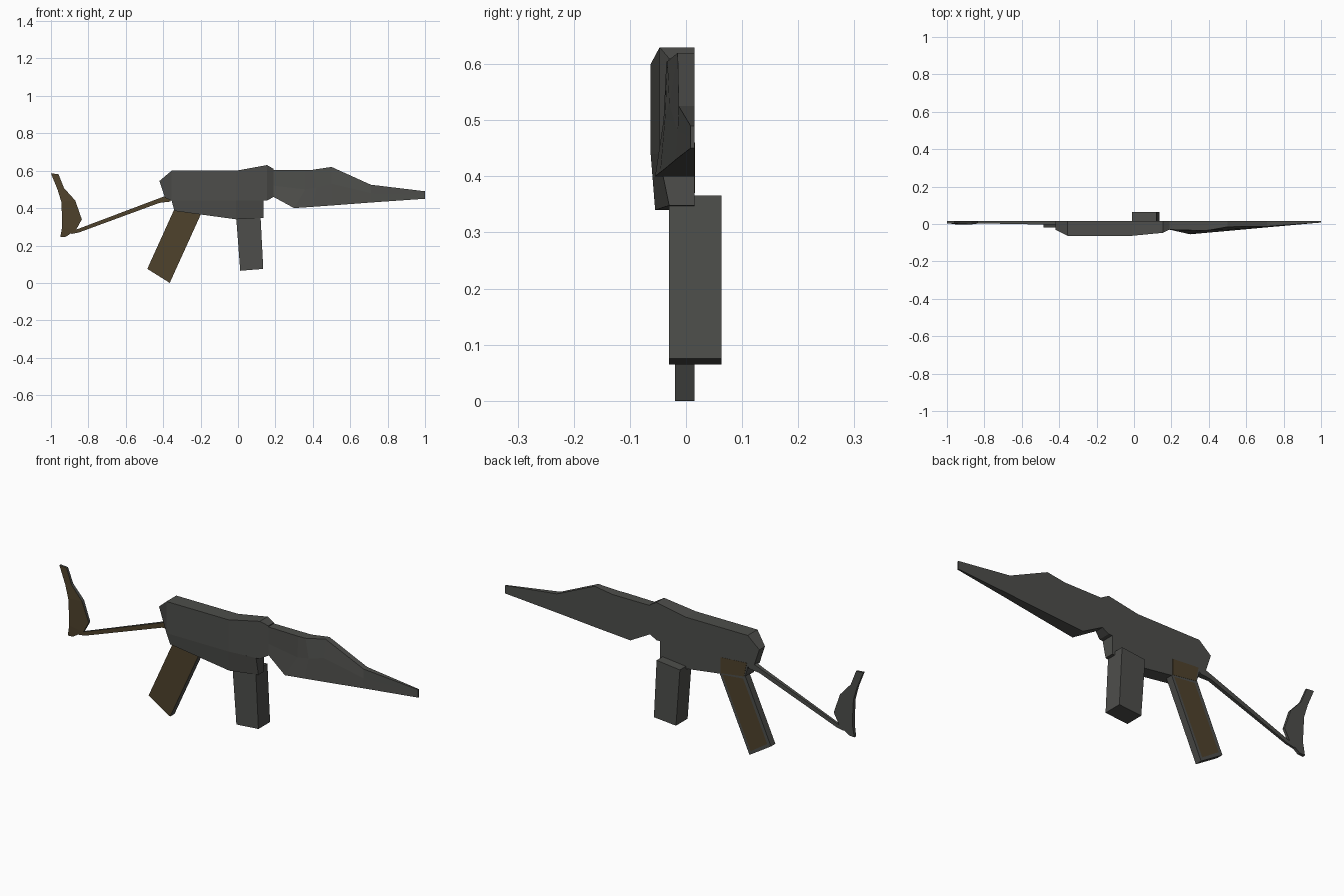
import bpy, bmesh


def material(name, colour):
    m = bpy.data.materials.new(name)
    m.diffuse_color = (*colour, 1)
    return m


GREY = material("gunmetal grey", (0.075, 0.076, 0.07))
BROWN = material("dark brown", (0.078, 0.055, 0.025))
BACK = 0.015  # shared flat back plane


def relief(name, stations, back=BACK, brown_front=False, brown_inlay=False):
    """Loft rows of front points; every front point is mirrored onto a flat back."""
    bm = bmesh.new()
    front = [[bm.verts.new(p) for p in s] for s in stations]
    rear = [[bm.verts.new((p[0], back, p[2])) for p in s] for s in stations]
    n = len(stations[0])
    for i in range(len(stations) - 1):
        for j in range(n - 1):
            for g in (front, rear):
                bm.faces.new((g[i][j], g[i + 1][j], g[i + 1][j + 1], g[i][j + 1]))
        for j in (0, n - 1):
            bm.faces.new((front[i][j], front[i + 1][j], rear[i + 1][j], rear[i][j]))
    for i in (0, -1):
        for j in range(n - 1):
            bm.faces.new((front[i][j], front[i][j + 1], rear[i][j + 1], rear[i][j]))
    bmesh.ops.recalc_face_normals(bm, faces=bm.faces)
    bm.normal_update()
    if brown_front:
        for f in bm.faces:
            f.material_index = int(f.normal.y < -0.5)
    if brown_inlay:
        faces = [f for f in bm.faces if f.normal.y > 0.9]
        bmesh.ops.inset_region(bm, faces=faces, thickness=0.022)
        for f in faces:
            f.material_index = 1
    me = bpy.data.meshes.new(name)
    bm.to_mesh(me)
    bm.free()
    me.materials.append(GREY)
    me.materials.append(BROWN)
    ob = bpy.data.objects.new(name, me)
    bpy.context.collection.objects.link(ob)
    return ob


# Upper receiver
relief("upper_receiver", [
    [(-0.42, -0.03, 0.545), (-0.39, -0.03, 0.455)],
    [(-0.355, -0.063, 0.60), (-0.355, -0.063, 0.44)],
    [(-0.01, -0.063, 0.60), (-0.01, -0.063, 0.44)],
    [(0.155, -0.047, 0.63), (0.155, -0.047, 0.44)],
    [(0.19, -0.03, 0.61), (0.19, -0.03, 0.46)],
])

# Lower receiver
relief("lower_receiver", [
    [(-0.355, -0.063, 0.44), (-0.34, -0.055, 0.385)],
    [(-0.01, -0.063, 0.44), (-0.01, -0.055, 0.34)],
    [(0.135, -0.049, 0.44), (0.135, -0.03, 0.348)],
])

# Handguard tapering into the barrel
relief("handguard_and_barrel", [
    [(0.19, -0.03, 0.605), (0.19, -0.03, 0.52), (0.19, -0.027, 0.46)],
    [(0.36, -0.035, 0.605), (0.36, -0.04, 0.50), (0.30, -0.055, 0.40)],
    [(0.40, -0.033, 0.605), (0.42, -0.037, 0.51), (0.40, -0.046, 0.407)],
    [(0.50, -0.015, 0.62), (0.50, -0.03, 0.53), (0.50, -0.037, 0.414)],
    [(0.71, -0.013, 0.525), (0.71, -0.015, 0.48), (0.71, -0.018, 0.43)],
    [(1.0, 0.008, 0.49), (1.0, 0.008, 0.47), (1.0, 0.008, 0.45)],
])

# Magazine box
relief("magazine", [
    [(-0.01, -0.03, 0.352), (0.012, -0.03, 0.065)],
    [(0.12, -0.03, 0.366), (0.135, -0.03, 0.075)],
], back=0.063)

# Pistol grip: brown front and brown panel on the back
relief("grip", [
    [(-0.34, -0.02, 0.395), (-0.485, -0.02, 0.075)],
    [(-0.195, -0.02, 0.375), (-0.365, -0.02, 0.0)],
], brown_front=True, brown_inlay=True)

# Brown plate where the grip meets the back of the receiver
plate = relief("grip_plate", [
    [(-0.35, 0.013, 0.46), (-0.335, 0.013, 0.388)],
    [(-0.205, 0.013, 0.45), (-0.205, 0.013, 0.37)],
], back=0.016)
for poly in plate.data.polygons:
    poly.material_index = 1

# Stock rod, brown on the front
relief("stock_rod", [
    [(-0.90, 0.004, 0.275), (-0.89, 0.004, 0.262)],
    [(-0.865, 0.004, 0.285), (-0.85, 0.004, 0.27)],
    [(-0.42, -0.004, 0.453), (-0.42, -0.004, 0.428)],
    [(-0.36, -0.015, 0.475), (-0.36, -0.015, 0.435)],
], brown_front=True)

# Butt plate, rows from top to bottom, brown on the front
relief("butt_plate", [
    [(-1.0, 0.004, 0.585), (-0.96, 0.004, 0.582)],
    [(-0.965, 0.0, 0.50), (-0.93, 0.0, 0.507)],
    [(-0.945, -0.004, 0.435), (-0.87, -0.002, 0.44)],
    [(-0.94, -0.004, 0.34), (-0.835, 0.002, 0.34)],
    [(-0.94, -0.004, 0.30), (-0.865, 0.002, 0.285)],
    [(-0.95, 0.0, 0.245), (-0.92, 0.0, 0.247)],
], brown_front=True)
